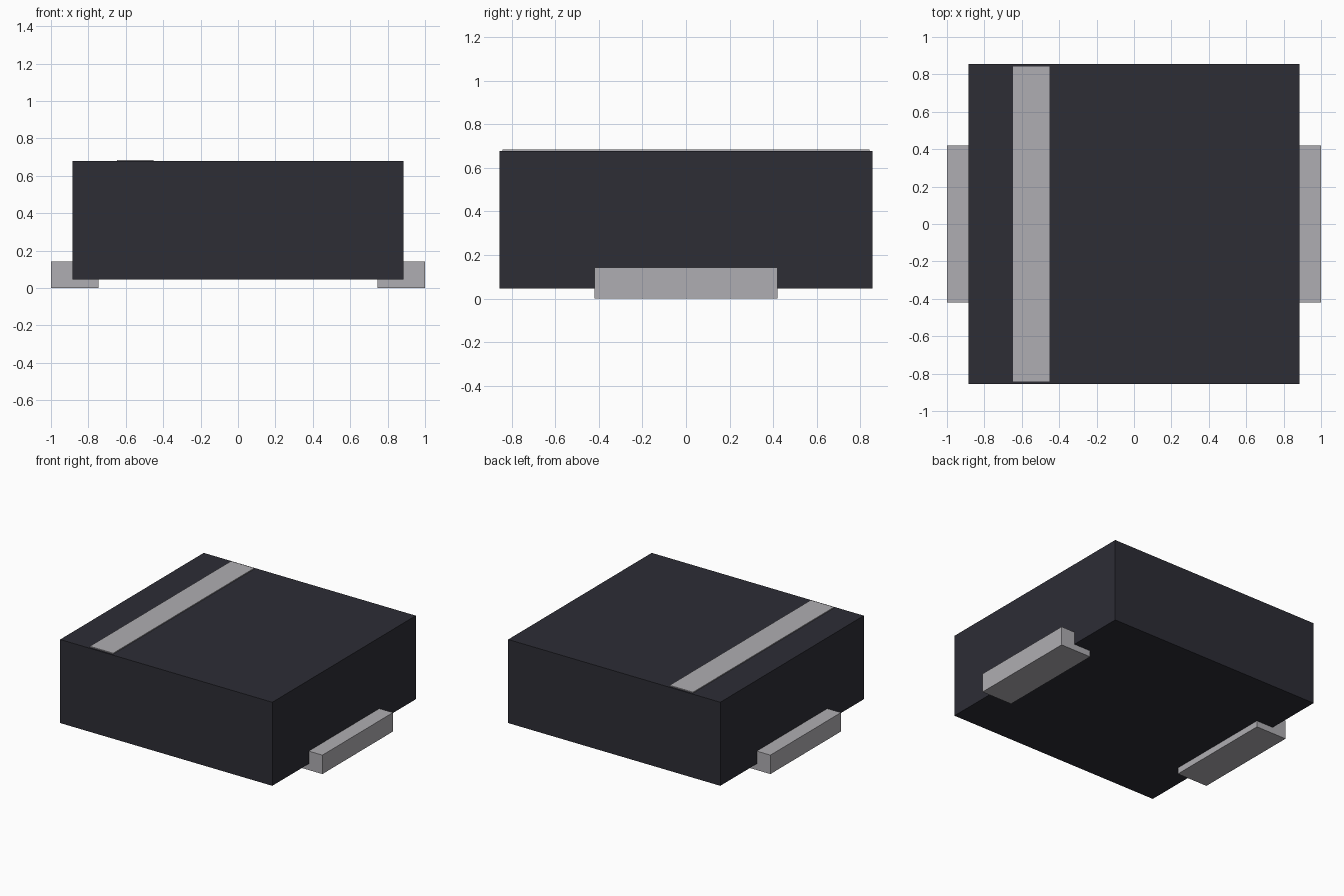
import bpy, bmesh

cube = bpy.data.objects.get("Cube")
if cube:
    bpy.data.objects.remove(cube, do_unlink=True)


def material(name, rgb, roughness):
    m = bpy.data.materials.new(name)
    m.use_nodes = True
    m.diffuse_color = (*rgb, 1)
    shader = next(n for n in m.node_tree.nodes if n.type == 'BSDF_PRINCIPLED')
    shader.inputs["Base Color"].default_value = (*rgb, 1)
    shader.inputs["Roughness"].default_value = roughness
    return m


def extruded(name, profile, y0, y1, mat):
    """Extrude an XZ outline along Y into a solid part."""
    bm = bmesh.new()
    face = bm.faces.new([bm.verts.new((x, y0, z)) for x, z in profile])
    result = bmesh.ops.extrude_face_region(bm, geom=[face])
    moved = [v for v in result["geom"] if isinstance(v, bmesh.types.BMVert)]
    bmesh.ops.translate(bm, verts=moved, vec=(0, y1 - y0, 0))
    bmesh.ops.recalc_face_normals(bm, faces=bm.faces)
    mesh = bpy.data.meshes.new(name)
    bm.to_mesh(mesh)
    bm.free()
    mesh.materials.append(mat)
    obj = bpy.data.objects.new(name, mesh)
    bpy.context.collection.objects.link(obj)
    return obj


def box_profile(x0, x1, z0, z1):
    return [(x0, z0), (x1, z0), (x1, z1), (x0, z1)]


dark = material("dark plastic", (0.026, 0.026, 0.036), 0.6)
silver = material("silver grey", (0.43, 0.42, 0.445), 0.4)

BOTTOM, TOP, HALF_X = 0.047, 0.678, 0.886

# Moulded package block
extruded("package_body", box_profile(-HALF_X, HALF_X, BOTTOM, TOP), -0.856, 0.856, dark)

# Thin polarity stripe on the top
extruded("polarity_stripe", box_profile(-0.648, -0.453, TOP, TOP + 0.007), -0.842, 0.842, silver)

# L-shaped terminals: a foot under the body and an upright against its side
for name, s in (("left_terminal", 1), ("right_terminal", -1)):
    outline = [(0.745, 0), (1, 0), (1, 0.143), (HALF_X, 0.143), (HALF_X, BOTTOM), (0.745, BOTTOM)]
    extruded(name, [(s * x, z) for x, z in outline], -0.421, 0.421, silver)
